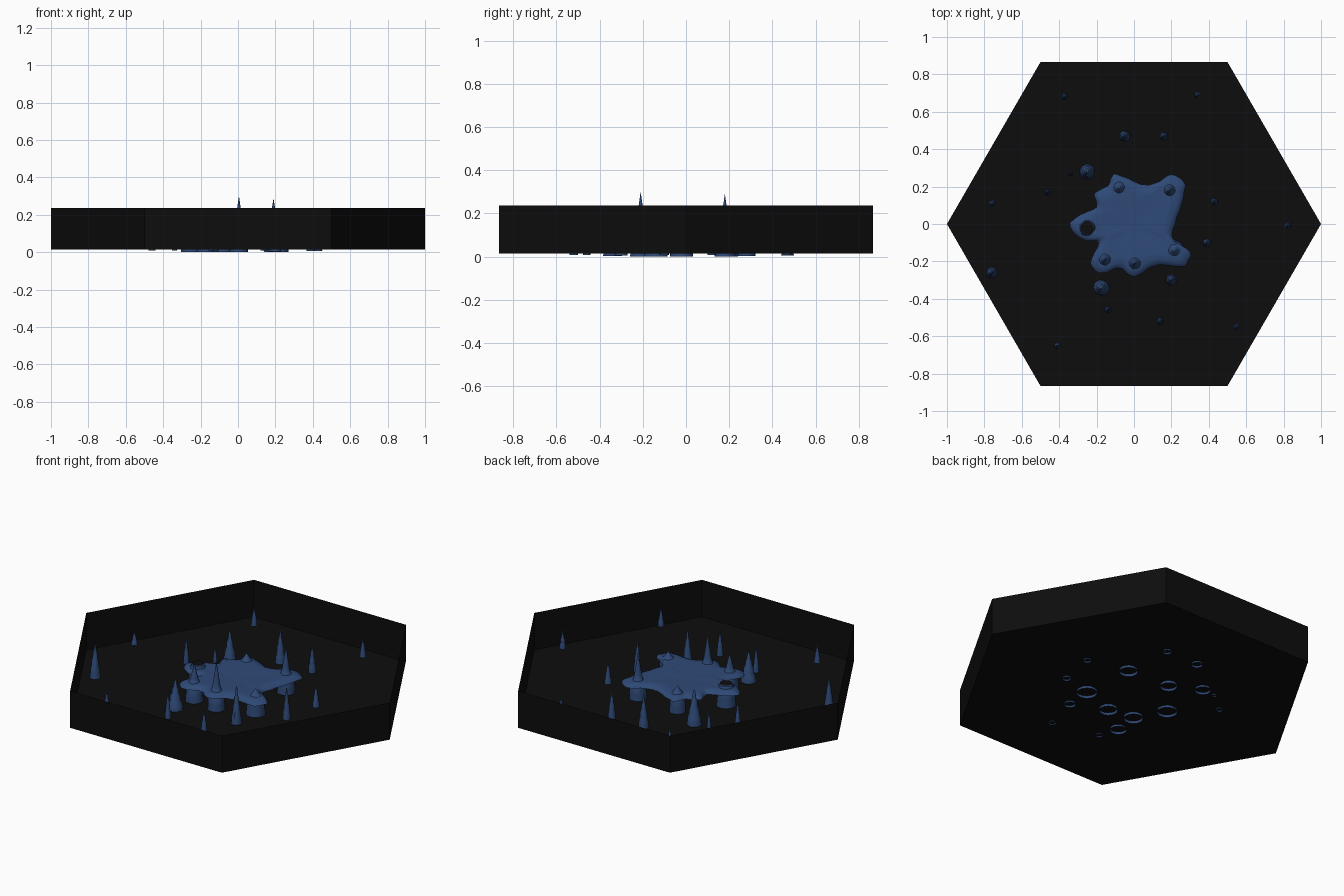
import bpy, bmesh, math, random

if "Cube" in bpy.data.objects:
    bpy.data.objects.remove(bpy.data.objects["Cube"])
random.seed(4)

def material(name, rgb):
    m = bpy.data.materials.new(name)
    m.diffuse_color = (*rgb, 1)
    m.use_nodes = True
    m.node_tree.nodes["Principled BSDF"].inputs["Base Color"].default_value = m.diffuse_color
    return m

BLACK = material("black rock", (0.004, 0.004, 0.004))
BLUE = material("blue stone", (0.028, 0.068, 0.185))

def finish(bm, name, mat, smooth=None):
    me = bpy.data.meshes.new(name)
    bm.to_mesh(me)
    bm.free()
    ob = bpy.data.objects.new(name, me)
    bpy.context.collection.objects.link(ob)
    me.materials.append(mat)
    if smooth:
        bpy.context.view_layer.objects.active = ob
        for o in bpy.context.selected_objects:
            o.select_set(False)
        ob.select_set(True)
        bpy.ops.object.shade_smooth_by_angle(angle=math.radians(smooth))
    return ob

def bridge(bm, a, b):
    n = len(a)
    for i in range(n):
        bm.faces.new((a[i], a[(i + 1) % n], b[(i + 1) % n], b[i]))

def ring(bm, x, y, r, z, n=14, jitter=0.0):
    return [bm.verts.new((x + r * (1 + random.uniform(-jitter, jitter)) * math.cos(2 * math.pi * i / n),
                          y + r * (1 + random.uniform(-jitter, jitter)) * math.sin(2 * math.pi * i / n), z))
            for i in range(n)]

# open hexagonal tray with thin walls
bm = bmesh.new()
low, high = ring(bm, 0, 0, 1, 0.015, 6), ring(bm, 0, 0, 1, 0.235, 6)
bm.faces.new(low[::-1])
bridge(bm, low, high)
finish(bm, "hex_tray", BLACK)

def spike(name, x, y, profile):
    """Open-bottomed rock spike; profile is (radius, z) from the base up, ending in a tip."""
    bm = bmesh.new()
    prev = None
    for k, (r, z) in enumerate(profile[:-1]):
        cur = ring(bm, x, y, r, z, jitter=0.07 if k else 0)
        if prev:
            bridge(bm, prev, cur)
        prev = cur
    tip = bm.verts.new((x, y, profile[-1][1]))
    for i in range(len(prev)):
        bm.faces.new((prev[i], prev[(i + 1) % len(prev)], tip))
    finish(bm, name, BLUE, 40)

def taper(r, z0, z1):
    steps = ((1, 0), (.9, .12), (.84, .25), (.68, .32), (.62, .48), (.46, .55),
             (.38, .7), (.25, .76), (.17, .9), (0, 1))
    return [(r * a, z0 + (z1 - z0) * t) for a, t in steps]

# free-standing stalagmites: x, y, radius, base, tip
free = [(-.05, .47, .03, 0.004, .215), (.16, .47, .023, 0.006, .185), (-.25, .28, .043, 0.002, .225),
        (-.34, .27, .013, 0.008, .13), (-.46, .17, .018, 0.008, .182), (.43, .12, .021, 0.006, .15),
        (.39, -.1, .023, 0.006, .205), (.2, -.3, .031, 0.004, .238), (-.175, -.34, .045, 0.002, .19),
        (-.14, -.46, .018, 0.008, .18), (.14, -.52, .02, 0.008, .17), (-.76, -.26, .03, .016, .225)]
for i, p in enumerate(free):
    spike(f"stalagmite_{i + 1}", p[0], p[1], taper(*p[2:]))
# small stalagmites near the walls, sitting above the floor
for i, (x, y) in enumerate([(-.37, .68), (.34, .69), (-.76, .11), (.82, -.01), (.55, -.55), (-.41, -.65)]):
    spike(f"small_stalagmite_{i + 1}", x, y, taper(.018, .07, .15 if i == 2 else .183))

# columns carrying the pool: x, y, base radius, tip height
columns = [(-.08, .195, .046, .17), (.19, .18, .05, .29), (-.25, -.02, .055, .142),
           (.215, -.14, .056, .165), (-.155, -.19, .052, .24), (.005, -.21, .05, .30)]
for i, (x, y, r, top) in enumerate(columns):
    if i == 2:
        prof = [(r, 0), (r * .9, .06), (r * .85, .11), (.036, .138), (0, .142)]
    else:
        prof = [(r, 0), (r * .93, .05), (r * .85, .11), (.027, .128)]
        h = top - .128
        prof += [(.02, .128 + .2 * h), (.014, .128 + .45 * h), (.006, .128 + .75 * h), (0, top)]
    spike(f"pool_column_{i + 1}", x, y, prof)

# dark hole in the broken column
bm = bmesh.new()
bm.faces.new(ring(bm, -.25, -.02, .034, .144, 20))
finish(bm, "column_hole", BLACK)

# lobed pool slab, smoothed closed outline
outline = [(.22, 0), (.21, -.08), (.3, -.15), (.265, -.225), (.17, -.22), (.09, -.23), (0, -.285), (-.08, -.235),
           (-.17, -.265), (-.235, -.21), (-.19, -.1), (-.27, -.085), (-.345, -.01), (-.285, .05), (-.2, .09),
           (-.21, .165), (-.14, .205), (-.11, .265), (-.05, .25), (.04, .21), (.12, .22), (.2, .265),
           (.27, .22), (.26, .13)][::-1]
pts, n = [], len(outline)
for i in range(n):
    p = [outline[(i + k) % n] for k in (-1, 0, 1, 2)]
    for t in (0, .25, .5, .75):
        # Catmull-Rom interpolation
        pts.append(tuple(.5 * (2 * p[1][c] + (p[2][c] - p[0][c]) * t
                   + (2 * p[0][c] - 5 * p[1][c] + 4 * p[2][c] - p[3][c]) * t * t
                   + (3 * p[1][c] - p[0][c] - 3 * p[2][c] + p[3][c]) * t ** 3) for c in (0, 1)))
pts = [(x * (1 + w), y * (1 + w)) for x, y in pts for w in (random.uniform(-.012, .012),)]
bm = bmesh.new()
loops = []
for s, z in ((.5, .105), (.9, .102), (1, .104), (.97, .114), (.87, .124), (.7, .126), (.35, .12)):
    loops.append([bm.verts.new((x * s, y * s, z)) for x, y in pts])
for a, b in zip(loops, loops[1:]):
    bridge(bm, a, b)
for loop, z, flip in ((loops[0], .106, True), (loops[-1], .119, False)):
    c = bm.verts.new((0, 0, z))
    for i in range(len(loop)):
        a, b = loop[i], loop[(i + 1) % len(loop)]
        bm.faces.new((b, a, c) if flip else (a, b, c))
finish(bm, "pool_slab", BLUE, 50)
